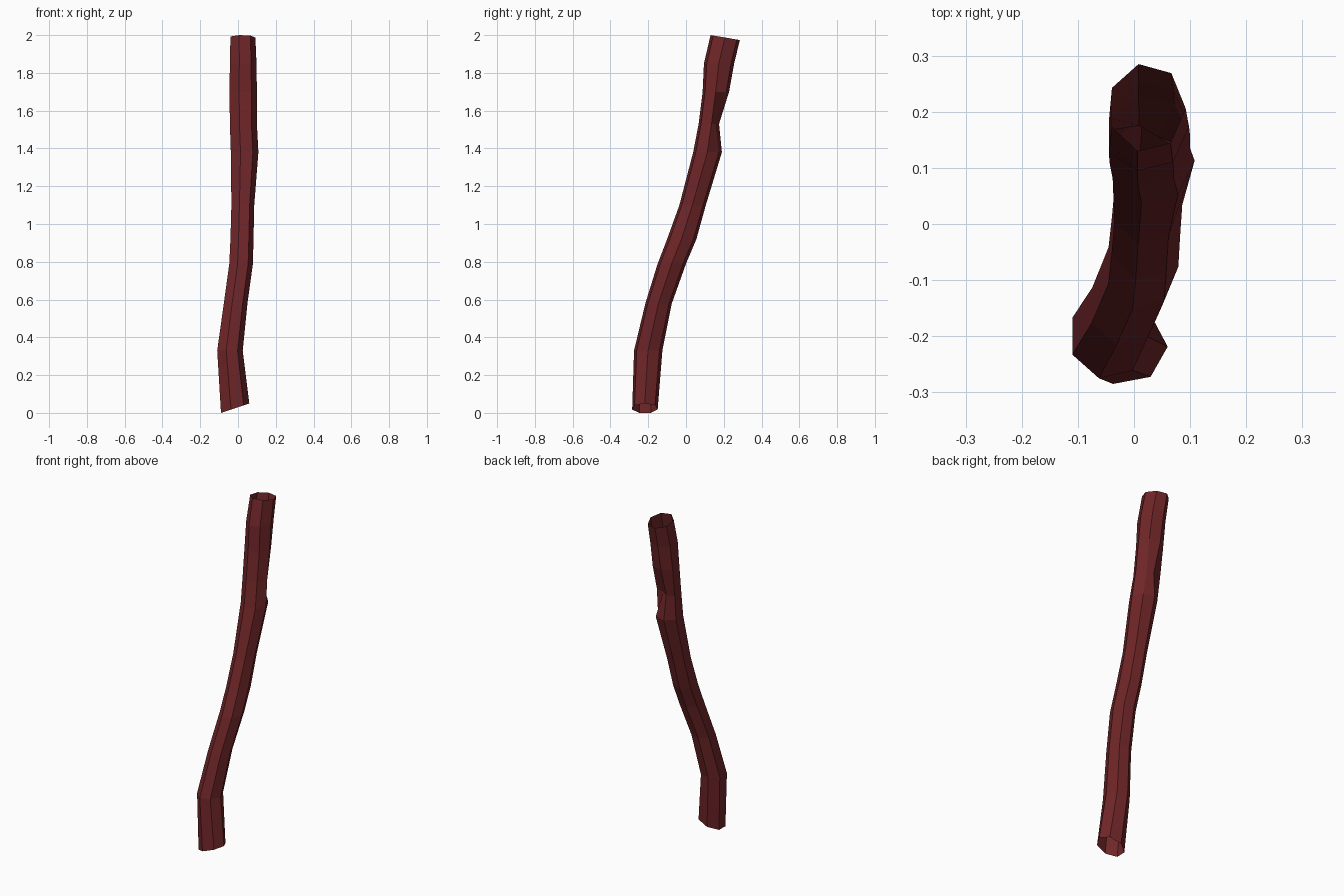
import bpy
import bmesh
from math import cos, sin, tau, radians

default_cube = bpy.data.objects.get("Cube")
if default_cube:
    bpy.data.objects.remove(default_cube, do_unlink=True)

SIDES = 7
FIRST_ANGLE = radians(205)

# Cross-sections from bottom to top: height, x range, y range
SECTIONS = [
    (0.025, -0.09, 0.06, -0.285, -0.15),
    (0.33, -0.11, 0.025, -0.275, -0.125),
    (0.58, -0.075, 0.05, -0.215, -0.075),
    (0.79, -0.046, 0.079, -0.15, 0),
    (0.92, -0.04, 0.082, -0.1, 0.055),
    (1.1, -0.035, 0.086, -0.035, 0.105),
    (1.38, -0.038, 0.108, 0.038, 0.19),
    (1.53, -0.043, 0.1, 0.067, 0.205),
    (1.7, -0.045, 0.1, 0.088, 0.228),
    (1.85, -0.043, 0.098, 0.095, 0.255),
    (1.987, -0.04, 0.092, 0.13, 0.285),
]
DENTED_SECTION = 7
DENTED_CORNER = 4

# Unit polygon scaled to fill a range from zero to one on both axes
angles = [FIRST_ANGLE + tau * i / SIDES for i in range(SIDES)]


def fill_range(values):
    low, high = min(values), max(values)
    return [(v - low) / (high - low) for v in values]


profile = list(zip(fill_range([cos(a) for a in angles]),
                   fill_range([sin(a) for a in angles])))


def add_ring(bm, index, section):
    """Place one cross-section, tilting the two cut ends."""
    height, left, right, front, back = section
    ring = []
    for corner, (u, v) in enumerate(profile):
        x = left + u * (right - left)
        y = front + v * (back - front)
        z = height
        if index == 0:
            z += (u - 0.5) * 0.05
        elif index == len(SECTIONS) - 1:
            z -= (v - 0.5) * 0.026
        # A hollow in the bark on the back corner
        if index == DENTED_SECTION and corner == DENTED_CORNER:
            x -= 0.03
            y -= 0.035
        if index == DENTED_SECTION and corner == DENTED_CORNER + 1:
            y -= 0.03
        ring.append(bm.verts.new((x, y, z)))
    return ring


# Hollow bent stem, open at both ends
bm = bmesh.new()
rings = [add_ring(bm, i, s) for i, s in enumerate(SECTIONS)]
for lower, upper in zip(rings, rings[1:]):
    for i in range(SIDES):
        j = (i + 1) % SIDES
        bm.faces.new((lower[i], lower[j], upper[j], upper[i]))
mesh = bpy.data.meshes.new("bent_stem")
bm.to_mesh(mesh)
bm.free()
stem = bpy.data.objects.new("bent_stem", mesh)
bpy.context.collection.objects.link(stem)

# Dark red colour
colour = (0.16, 0.019, 0.021, 1)
dark_red = bpy.data.materials.new("dark_red")
dark_red.use_nodes = True
dark_red.diffuse_color = colour
shader = next(n for n in dark_red.node_tree.nodes if n.type == "BSDF_PRINCIPLED")
shader.inputs["Base Color"].default_value = colour
mesh.materials.append(dark_red)
